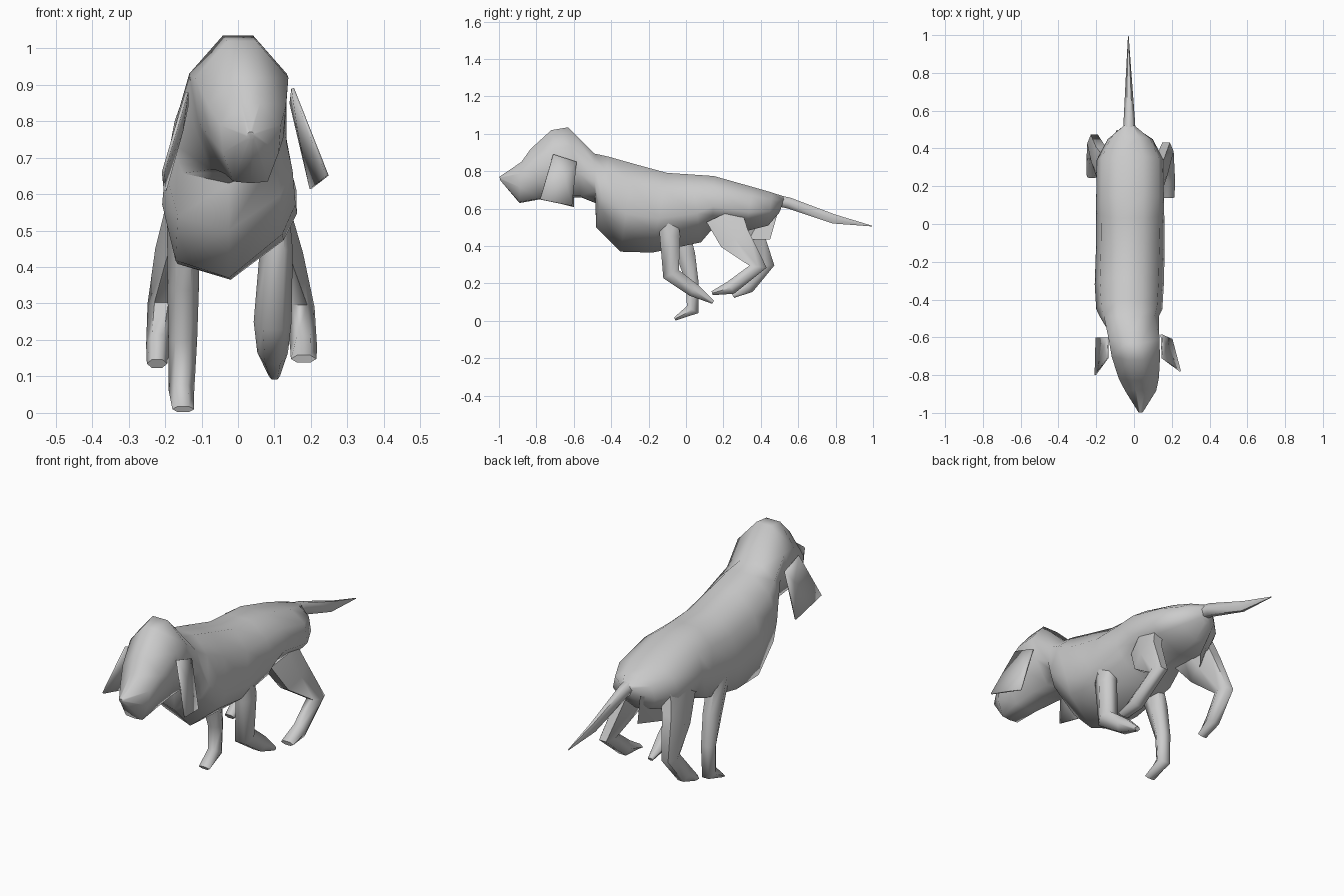
import bpy, bmesh, math
from mathutils import Vector


def finish(name, bm, angle):
    bmesh.ops.recalc_face_normals(bm, faces=bm.faces)
    me = bpy.data.meshes.new(name)
    bm.to_mesh(me)
    bm.free()
    ob = bpy.data.objects.new(name, me)
    bpy.context.collection.objects.link(ob)
    bpy.ops.object.select_all(action='DESELECT')
    ob.select_set(True)
    bpy.context.view_layer.objects.active = ob
    bpy.ops.object.shade_smooth_by_angle(angle=math.radians(angle))
    return ob


def loft(name, rings, angle=65):
    """Skin equal-length rings of points and cap both ends."""
    bm = bmesh.new()
    vs = [[bm.verts.new(p) for p in r] for r in rings]
    n = len(vs[0])
    for a, b in zip(vs, vs[1:]):
        for i in range(n):
            j = (i + 1) % n
            bm.faces.new((a[i], a[j], b[j], b[i]))
    bm.faces.new(vs[0])
    bm.faces.new(vs[-1])
    return finish(name, bm, angle)


def limb(name, path, sides=6):
    """Tapered tube through (x, y, z, radius across, radius in the side plane)."""
    pts = [Vector(p[:3]) for p in path]
    rings = []
    for i, p in enumerate(path):
        d = Vector((0, 0, 0))
        if i:
            d += (pts[i] - pts[i - 1]).normalized()
        if i < len(pts) - 1:
            d += (pts[i + 1] - pts[i]).normalized()
        d.x = 0
        d.normalize()
        across = Vector((1, 0, 0))
        up = d.cross(across)
        rings.append([pts[i] + across * p[3] * math.cos(t) + up * p[4] * 1.15 * math.sin(t)
                      for t in [2 * math.pi * k / sides for k in range(sides)]])
    return loft(name, rings)


# Cross-sections: (half width factor, height factor), from spine to belly
HEAD = [(0.3, 1), (0.97, 0.72), (0.9, 0.38), (0.55, 0.02)]
BODY = [(0.38, 0.98), (0.85, 0.78), (1, 0.42), (0.8, 0.15)]


def section(s, prof, tilt=0.0):
    yt, zt, yb, zb, xc, hw = s
    ring = [(u, v + (tilt if k == 3 else 0)) for k, (u, v) in enumerate(prof)]
    ring += [(0, 0)]
    ring += [(-u, v - (tilt * 0.5 if k == 3 else 0))
             for k, (u, v) in reversed(list(enumerate(prof)))]
    return [(xc + u * hw, yb + (yt - yb) * v, zb + (zt - zb) * v) for u, v in ring]


# Head, neck and trunk: top y, top z, bottom y, bottom z, centre x, half width
head = [(-0.998, 0.77, -0.992, 0.75, 0.035, 0.012),
        (-0.88, 0.85, -0.89, 0.63, 0.035, 0.085),
        (-0.83, 0.92, -0.78, 0.65, 0.025, 0.11),
        (-0.72, 1.02, -0.66, 0.66, 0.01, 0.132),
        (-0.63, 1.035, -0.56, 0.66, 0.0, 0.138)]
trunk = [(-0.49, 0.90, -0.485, 0.63, -0.025, 0.158),
         (-0.41, 0.885, -0.48, 0.50, -0.025, 0.175),
         (-0.28, 0.85, -0.35, 0.37, -0.025, 0.183),
         (-0.10, 0.80, -0.18, 0.365, -0.02, 0.182),
         (0.03, 0.79, 0.08, 0.42, -0.02, 0.18),
         (0.15, 0.78, 0.14, 0.49, -0.02, 0.18),
         (0.36, 0.72, 0.32, 0.48, -0.02, 0.178),
         (0.46, 0.69, 0.44, 0.51, -0.02, 0.12),
         (0.53, 0.665, 0.50, 0.58, -0.025, 0.03)]
loft("head_and_body",
     [section(s, HEAD) for s in head] + [section(s, BODY, 0.1) for s in trunk])

# Tail
limb("tail", [(-0.025, 0.46, 0.65, 0.035, 0.03), (-0.025, 0.55, 0.63, 0.03, 0.03),
              (-0.028, 0.79, 0.545, 0.015, 0.025), (-0.03, 0.995, 0.507, 0.002, 0.002)])

# Front legs
limb("front_leg_right", [(0.10, -0.10, 0.56, 0.04, 0.05), (0.105, -0.085, 0.45, 0.045, 0.055),
                         (0.095, -0.08, 0.25, 0.052, 0.047), (0.095, 0.04, 0.165, 0.042, 0.037),
                         (0.10, 0.145, 0.10, 0.015, 0.01)])
limb("front_leg_left", [(-0.15, -0.06, 0.55, 0.045, 0.06), (-0.15, 0.00, 0.35, 0.043, 0.05),
                        (-0.152, 0.035, 0.20, 0.04, 0.033), (-0.155, 0.035, 0.06, 0.035, 0.036),
                        (-0.15, -0.06, 0.01, 0.03, 0.009)])

# Hind legs
limb("hind_leg_right", [(0.08, 0.20, 0.57, 0.06, 0.10), (0.13, 0.26, 0.44, 0.048, 0.085),
                        (0.17, 0.385, 0.29, 0.04, 0.047), (0.18, 0.24, 0.178, 0.037, 0.037),
                        (0.18, 0.14, 0.148, 0.035, 0.011)])
limb("hind_leg_left", [(-0.13, 0.25, 0.60, 0.06, 0.12), (-0.175, 0.33, 0.45, 0.052, 0.09),
                       (-0.21, 0.425, 0.30, 0.038, 0.048), (-0.22, 0.33, 0.185, 0.032, 0.04),
                       (-0.222, 0.25, 0.135, 0.028, 0.014)])


# Ears: thin folded flaps hanging beside the head
def ear(name, corners, centre):
    bm = bmesh.new()
    vs = [bm.verts.new(c) for c in corners]
    mid = bm.verts.new(centre)
    for i in range(4):
        bm.faces.new((vs[i], vs[(i + 1) % 4], mid))
    ob = finish(name, bm, 40)
    mod = ob.modifiers.new("thickness", 'SOLIDIFY')
    mod.thickness = 0.008
    mod.offset = 0


ear("ear_right", [(0.15, -0.71, 0.89), (0.145, -0.585, 0.85),
                  (0.20, -0.61, 0.615), (0.245, -0.78, 0.65)], (0.168, -0.65, 0.77))
ear("ear_left", [(-0.14, -0.71, 0.88), (-0.14, -0.60, 0.84),
                 (-0.20, -0.60, 0.61), (-0.205, -0.80, 0.66)], (-0.155, -0.65, 0.77))

# Loose skin behind the left thigh
bm = bmesh.new()
flap = [bm.verts.new(c) for c in [(-0.09, 0.50, 0.61), (-0.04, 0.45, 0.435),
                                  (-0.12, 0.35, 0.435), (-0.18, 0.33, 0.54)]]
bm.faces.new(flap[:3])
bm.faces.new((flap[0], flap[2], flap[3]))
finish("thigh_flap", bm, 40)
